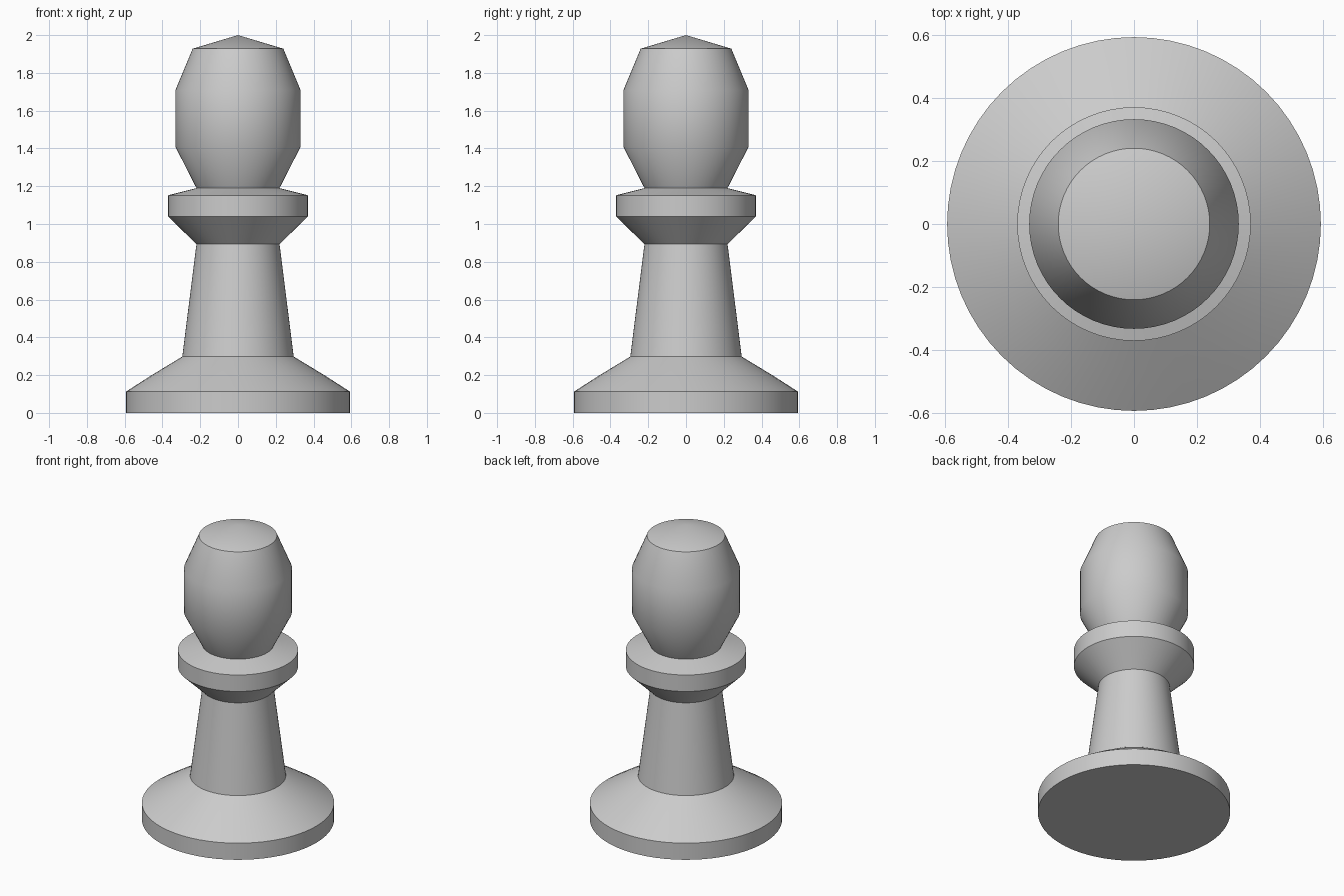
import bpy
import bmesh
from math import radians, tau
from mathutils import Matrix, Vector

cube = bpy.data.objects.get("Cube")
if cube:
    bpy.data.objects.remove(cube, do_unlink=True)

SEGMENTS = 64

grey = bpy.data.materials.new("plain_grey")
grey.use_nodes = True
colour = (0.6, 0.6, 0.6, 1)
grey.diffuse_color = colour
grey.node_tree.nodes["Principled BSDF"].inputs["Base Color"].default_value = colour


def lathe(name, profile):
    """Spin a (radius, height) profile around z into a smooth part."""
    bm = bmesh.new()
    verts = [bm.verts.new((r, 0, z)) for r, z in profile]
    edges = [bm.edges.new(pair) for pair in zip(verts, verts[1:])]
    bmesh.ops.spin(bm, geom=verts + edges, cent=(0, 0, 0), axis=(0, 0, 1),
                   angle=tau, steps=SEGMENTS, use_merge=True)
    bmesh.ops.remove_doubles(bm, verts=bm.verts, dist=0.0001)
    bmesh.ops.recalc_face_normals(bm, faces=bm.faces)
    # Profiles run upward, so the side walls must face away from the axis
    wall = max(bm.faces, key=lambda f: f.calc_center_median().xy.length)
    if wall.normal.xy.dot(wall.calc_center_median().xy) < 0:
        bmesh.ops.reverse_faces(bm, faces=bm.faces)
    mesh = bpy.data.meshes.new(name)
    bm.to_mesh(mesh)
    bm.free()
    mesh.materials.append(grey)
    obj = bpy.data.objects.new(name, mesh)
    bpy.context.collection.objects.link(obj)
    bpy.ops.object.select_all(action="DESELECT")
    obj.select_set(True)
    bpy.context.view_layer.objects.active = obj
    bpy.ops.object.shade_smooth_by_angle(angle=radians(30))
    return obj


# Parts share their end rings, so the whole piece reads as one closed turning
lathe("base", [(0, 0), (0.592, 0), (0.592, 0.113), (0.46, 0.198), (0.295, 0.298)])
lathe("stem", [(0.295, 0.298), (0.22, 0.893)])
lathe("collar", [(0.22, 0.893), (0.37, 1.04), (0.37, 1.152), (0.22, 1.19)])
lathe("head", [(0.22, 1.19), (0.332, 1.41), (0.332, 1.707), (0.24, 1.928), (0, 2)])
